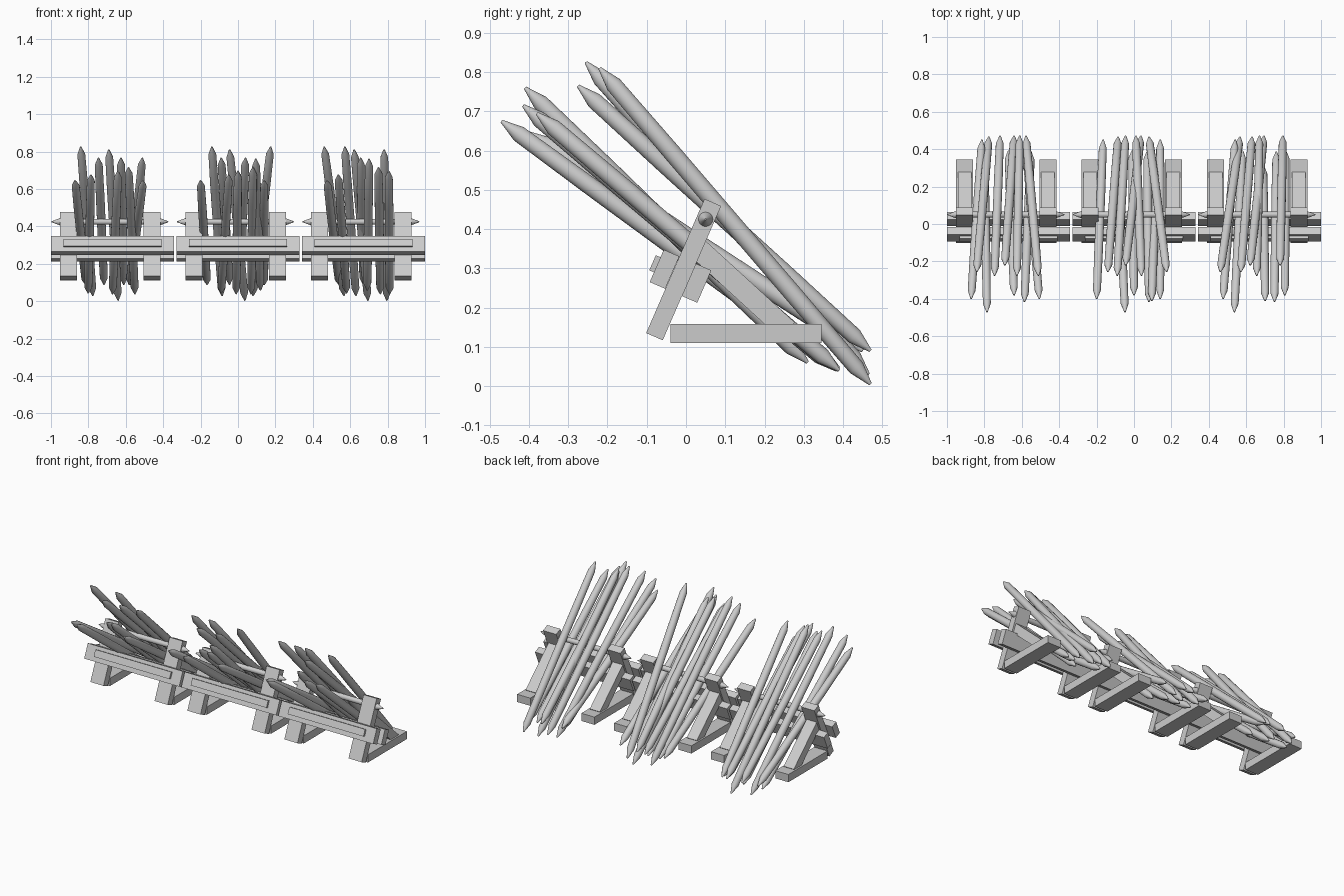
import bpy
import bmesh
from math import radians, sin, cos
from mathutils import Matrix, Vector

if "Cube" in bpy.data.objects:
    bpy.data.objects.remove(bpy.data.objects["Cube"], do_unlink=True)

wood = bpy.data.materials.new("pale grey wood")
wood.use_nodes = True
wood.diffuse_color = (0.6, 0.6, 0.6, 1)
wood.node_tree.nodes["Principled BSDF"].inputs["Base Color"].default_value = (0.6, 0.6, 0.6, 1)


def finish(name, bm, smooth=False):
    bmesh.ops.recalc_face_normals(bm, faces=bm.faces)
    mesh = bpy.data.meshes.new(name)
    bm.to_mesh(mesh)
    bm.free()
    mesh.materials.append(wood)
    obj = bpy.data.objects.new(name, mesh)
    bpy.context.collection.objects.link(obj)
    if smooth:
        bpy.ops.object.select_all(action="DESELECT")
        obj.select_set(True)
        bpy.context.view_layer.objects.active = obj
        bpy.ops.object.shade_smooth_by_angle(angle=radians(23))


def box(name, centre, size, tilt=0.0):
    """Box turned about the x axis."""
    bm = bmesh.new()
    bmesh.ops.create_cube(bm, size=1)
    bm.transform(Matrix.Translation(centre) @ Matrix.Rotation(tilt, 4, "X")
                 @ Matrix.Diagonal((*size, 1)))
    finish(name, bm)


def pole(name, start, end, profile, sides=16):
    """Round pole from start to end; profile holds (distance, radius), mirrored at both ends."""
    start, end = Vector(start), Vector(end)
    axis = end - start
    turn = axis.to_track_quat("Z", "Y").to_matrix().to_4x4()
    place = Matrix.Translation(start) @ turn
    stations = profile + [(axis.length - d, r) for d, r in reversed(profile)]
    bm = bmesh.new()
    rings = []
    for d, r in stations:
        ring = bmesh.ops.create_circle(bm, segments=sides, radius=r,
                                       matrix=place @ Matrix.Translation((0, 0, d)))
        rings.append(ring["verts"])
    for a, b in zip(rings, rings[1:]):
        for i in range(sides):
            j = (i + 1) % sides
            bm.faces.new((a[i], a[j], b[j], b[i]))
    bm.faces.new(rings[0])
    bm.faces.new(rings[-1])
    finish(name, bm, True)


# Side-on lines (top y, top z, bottom y, bottom z) that the stakes follow
LINES = {
    "high": (-0.255, 0.825, 0.465, 0.03),
    "mid": (-0.22, 0.81, 0.47, 0.005),
    "rest": (-0.275, 0.765, 0.47, 0.09),
    "steep": (-0.41, 0.76, 0.31, 0.06),
    "cross": (-0.415, 0.715, 0.385, 0.04),
    "long": (-0.38, 0.695, 0.39, 0.04),
    "front": (-0.47, 0.675, 0.39, 0.045),
    "flat": (-0.4, 0.645, 0.45, 0.09),
}

# Stakes of each section: line, top x, bottom x
STAKES = {
    "right": [("flat", -.2, -.142), ("high", -.17, -.105), ("front", -.115, -.13),
              ("rest", -.075, -.045), ("mid", -.02, .03), ("long", .03, .0),
              ("rest", .045, .06), ("cross", .085, .12), ("rest", .16, .093),
              ("flat", .165, .09)],
    "middle": [("flat", -.2, -.165), ("high", -.14, -.085), ("rest", -.09, -.045),
               ("mid", -.045, .037), ("front", -.048, -.09), ("long", 0, -.01),
               ("rest", .04, .01), ("cross", .08, .07), ("steep", .095, .12),
               ("flat", .14, .14), ("high", .175, .08)],
    "left": [("high", -.21, -.104), ("flat", -.195, -.13), ("front", -.135, -.09),
             ("high", -.1, -.04), ("mid", -.05, .024), ("rest", -.015, .0),
             ("steep", .03, .02), ("cross", .08, .09), ("mid", .11, .125),
             ("long", .135, .14)],
}

LEAN = radians(-23.5)
ALONG = Vector((0, -sin(LEAN), cos(LEAN)))
FRONT = Vector((0, -cos(LEAN), -sin(LEAN)))
SPACING = 0.671

for section, offset in zip(STAKES, (-SPACING, 0, SPACING)):
    mid = Vector((offset, -0.014, 0.28))

    # Support frames: leaning post, ground foot and diagonal brace
    for side, dx in (("right", -0.234), ("left", 0.21)):
        x = offset + dx
        label = f"{section}_{side}"
        box(f"{label}_post", (x, -0.006, 0.297), (0.091, 0.046, 0.373), LEAN)
        box(f"{label}_foot", (x, 0.153, 0.134), (0.091, 0.385, 0.048))
        box(f"{label}_brace", (x, 0.135, 0.255), (0.07, 0.335, 0.055), radians(-42.5))

    # Twin planks clamping the posts, with a raised strip on the front one
    for label, shift in (("front", 0.0445), ("back", -0.0445)):
        box(f"{section}_{label}_plank", mid + FRONT * shift, (0.657, 0.043, 0.09), LEAN)
    box(f"{section}_plank_strip", mid + FRONT * 0.07 + ALONG * 0.003,
        (0.524, 0.018, 0.042), LEAN)

    # Pointed crossbar through the posts
    bar_x = offset - 0.014
    pole(f"{section}_crossbar", (bar_x - 0.313, 0.05, 0.425), (bar_x + 0.313, 0.05, 0.425),
         [(0, 0.002), (0.045, 0.019), (0.05, 0.016)])

    # Sharpened stakes
    for n, (line, top_x, low_x) in enumerate(STAKES[section], 1):
        ty, tz, by, bz = LINES[line]
        pole(f"{section}_stake_{n}", (offset + top_x, ty, tz), (offset + low_x, by, bz),
             [(0, 0.004), (0.055, 0.021), (0.3, 0.023)])
